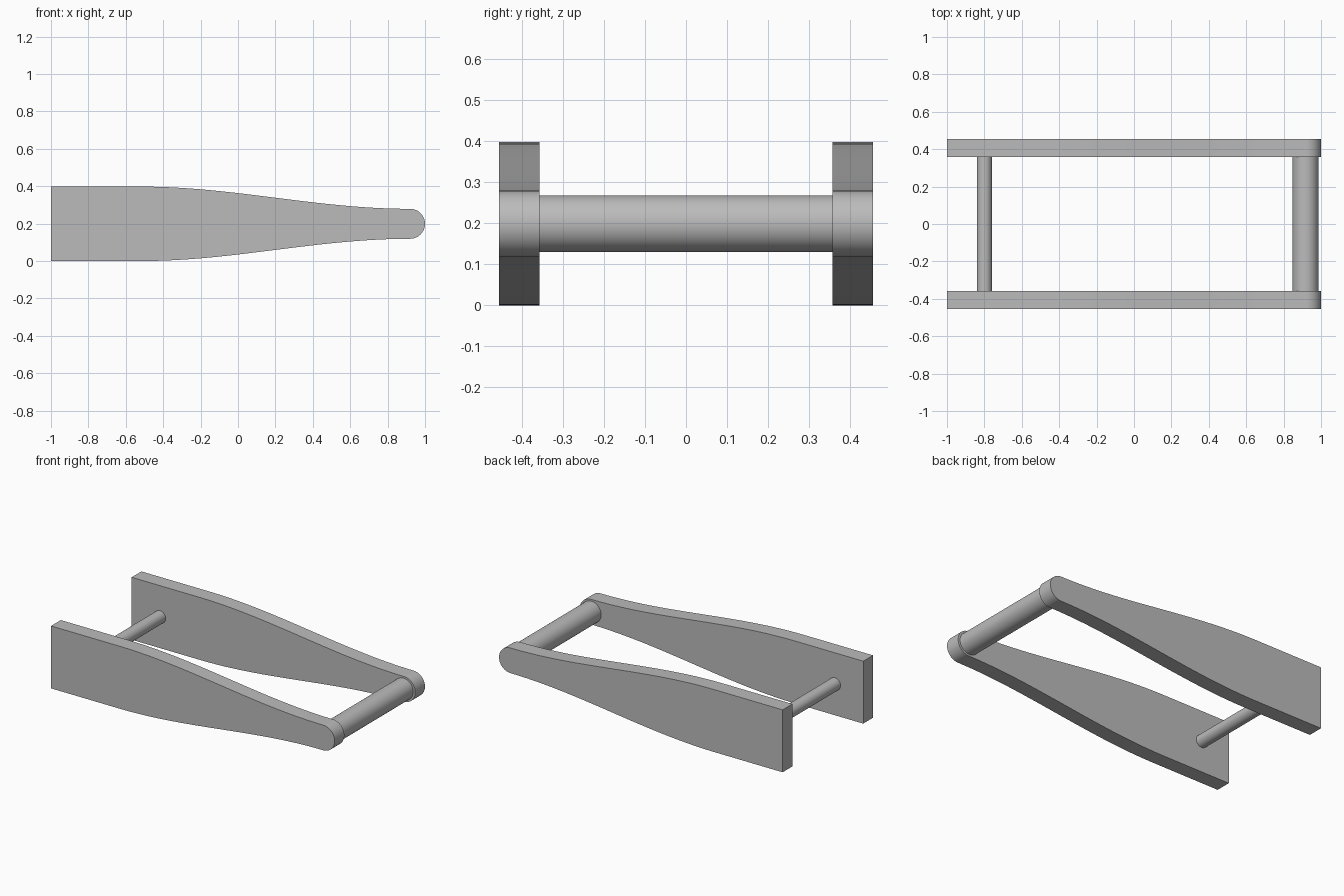
import bpy
import bmesh
import math
from mathutils import Vector
from mathutils.geometry import interpolate_bezier

cube = bpy.data.objects.get("Cube")
if cube:
    bpy.data.objects.remove(cube, do_unlink=True)

MID = 0.199            # height of the centre line
INNER, OUTER = 0.357, 0.455
TIP_X, TIP_R = 0.92, 0.08

grey = bpy.data.materials.new("plain grey")
grey.use_nodes = True
colour = (0.5, 0.5, 0.5, 1)
grey.diffuse_color = colour
grey.node_tree.nodes["Principled BSDF"].inputs["Base Color"].default_value = colour


def finish(obj):
    obj.data.materials.append(grey)
    bpy.ops.object.select_all(action="DESELECT")
    obj.select_set(True)
    bpy.context.view_layer.objects.active = obj
    bpy.ops.object.shade_smooth_by_angle(angle=math.radians(30))


def side_outline():
    # Upper edge: straight, then an S-curve down to the round tip
    curve = interpolate_bezier(Vector((-0.52, MID)), Vector((-0.02, MID)),
                               Vector((0.42, TIP_R)), Vector((TIP_X, TIP_R)), 24)
    upper = [(-1, MID)] + [(p.x, p.y) for p in curve]
    tip = []
    for i in range(1, 24):
        a = math.pi / 2 - math.pi * i / 24
        tip.append((TIP_X + TIP_R * math.cos(a), TIP_R * math.sin(a)))
    lower = [(x, -z) for x, z in reversed(upper)]
    return upper + tip + lower


def side_plate(name, y0, y1):
    bm = bmesh.new()
    face = bm.faces.new([bm.verts.new((x, y0, MID + z)) for x, z in side_outline()])
    new = bmesh.ops.extrude_face_region(bm, geom=[face])["geom"]
    bmesh.ops.translate(bm, vec=(0, y1 - y0, 0),
                        verts=[v for v in new if isinstance(v, bmesh.types.BMVert)])
    bmesh.ops.recalc_face_normals(bm, faces=bm.faces)
    mesh = bpy.data.meshes.new(name)
    bm.to_mesh(mesh)
    bm.free()
    obj = bpy.data.objects.new(name, mesh)
    bpy.context.collection.objects.link(obj)
    finish(obj)


def cross_bar(name, x, radius):
    bpy.ops.mesh.primitive_cylinder_add(vertices=48, radius=radius, depth=2 * INNER,
                                        location=(x, 0, MID),
                                        rotation=(math.pi / 2, 0, 0))
    obj = bpy.context.object
    obj.name = name
    finish(obj)


side_plate("front_side_plate", -OUTER, -INNER)
side_plate("back_side_plate", INNER, OUTER)
cross_bar("thick_grip_bar", 0.917, 0.069)
cross_bar("thin_cross_bar", -0.8, 0.04)
